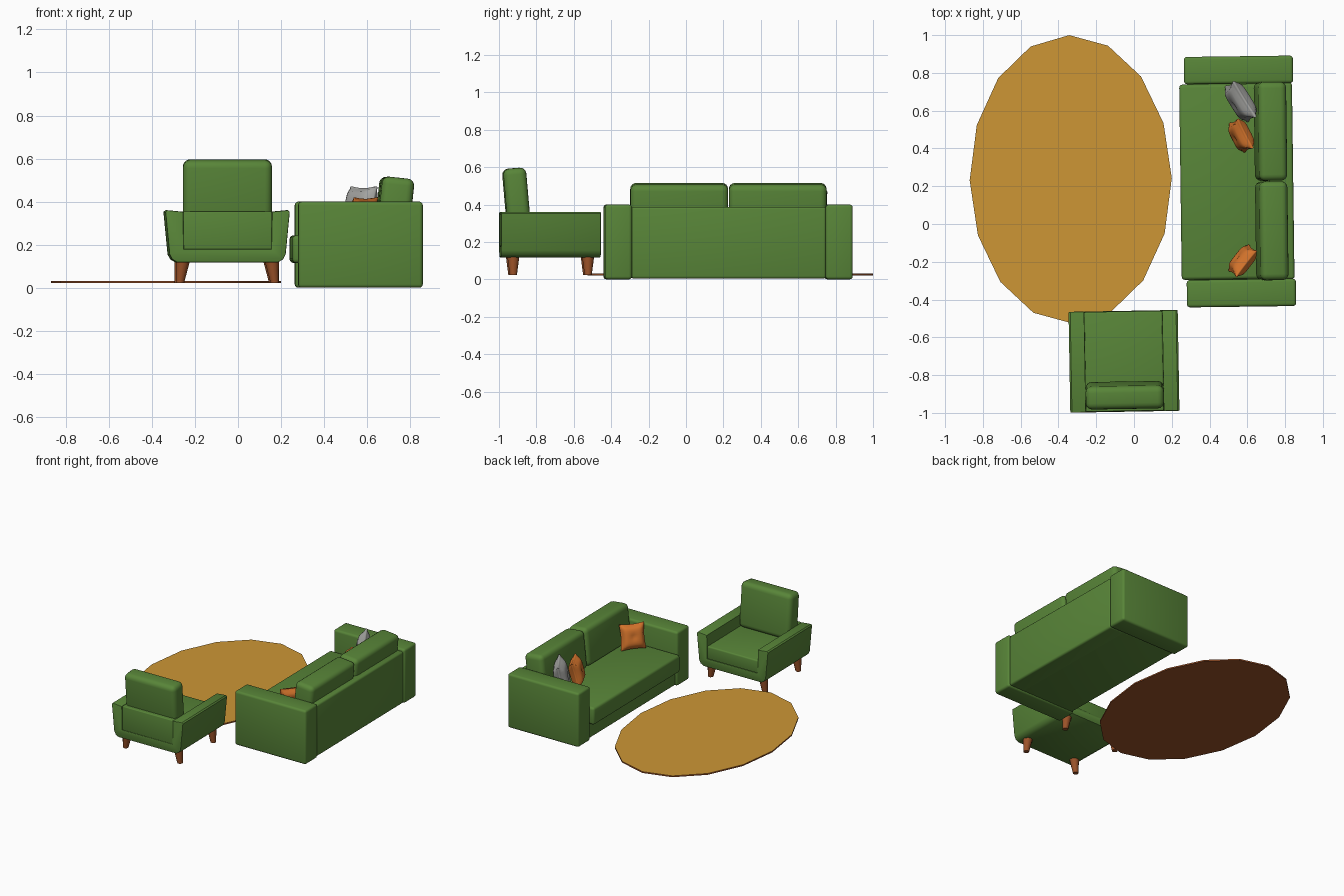
import bpy, bmesh, math
from mathutils import Matrix, Vector

if "Cube" in bpy.data.objects:
    bpy.data.objects.remove(bpy.data.objects["Cube"])

R = math.radians


def material(name, col):
    m = bpy.data.materials.new(name)
    m.diffuse_color = (*col, 1)
    m.use_nodes = True
    m.node_tree.nodes["Principled BSDF"].inputs["Base Color"].default_value = m.diffuse_color
    return m


green = material("green fabric", (0.098, 0.235, 0.040))
tan = material("tan rug", (0.61, 0.305, 0.036))
orange = material("orange fabric", (0.66, 0.175, 0.025))
grey = material("grey fabric", (0.38, 0.38, 0.365))
wood = material("brown wood", (0.33, 0.085, 0.022))

# Each piece of furniture is modelled square, then turned slightly as a group
SOFA = Matrix.Translation((0.56, 0.225, 0)) @ Matrix.Rotation(R(0.75), 4, 'Z')
CHAIR = Matrix.Translation((-0.053, -0.727, 0)) @ Matrix.Rotation(R(1.0), 4, 'Z')


def finish(name, bm, mats, matrix):
    bmesh.ops.recalc_face_normals(bm, faces=bm.faces)
    me = bpy.data.meshes.new(name)
    bm.to_mesh(me)
    bm.free()
    for m in mats:
        me.materials.append(m)
    ob = bpy.data.objects.new(name, me)
    ob.matrix_world = matrix
    bpy.context.collection.objects.link(ob)
    return ob


def soft_box(name, lo, hi, bevel, group, tilt=0, axis='X', segs=3):
    """Rounded upholstery block between two corners, leaning about its centre."""
    lo, hi = Vector(lo), Vector(hi)
    bm = bmesh.new()
    bmesh.ops.create_cube(bm, size=1)
    bmesh.ops.scale(bm, verts=bm.verts, vec=hi - lo)
    bmesh.ops.bevel(bm, geom=bm.edges[:], offset=bevel, segments=segs,
                    profile=0.5, affect='EDGES')
    place = Matrix.Translation((lo + hi) / 2) @ Matrix.Rotation(R(tilt), 4, axis)
    return finish(name, bm, [green], group @ place)


def pillow(name, mat, loc, w, h, t, turn, lean):
    """Square scatter pillow with pinched sides and a centre dimple."""
    bm = bmesh.new()
    bmesh.ops.create_cube(bm, size=2)
    bmesh.ops.subdivide_edges(bm, edges=bm.edges[:], cuts=11, use_grid_fill=True)
    for v in bm.verts:
        x, y, z = v.co
        puff = 0.22 + 0.78 * math.sqrt((1 - x ** 4) * (1 - y ** 4))
        dimple = 1 - 0.25 * math.exp(-25 * (x * x + y * y))
        edge = 1 - 0.08 * z * z
        v.co = (x * w / 2 * edge * (1 - 0.09 * (1 - y * y) * x * x),
                y * h / 2 * edge * (1 - 0.09 * (1 - x * x) * y * y),
                z * t / 2 * puff * dimple)
    bmesh.ops.smooth_vert(bm, verts=bm.verts, factor=0.5,
                          use_axis_x=True, use_axis_y=True, use_axis_z=True)
    m = (Matrix.Translation(loc) @ Matrix.Rotation(R(turn), 4, 'Z')
         @ Matrix.Rotation(R(90 + lean), 4, 'X'))
    finish(name, bm, [mat], m)


# Sofa (local x forward is negative)
for s, n in ((1, "left"), (-1, "right")):
    y0, y1 = sorted((s * 0.518, s * 0.663))
    soft_box(f"sofa_{n}_arm", (-0.288, y0, 0), (0.29, y1, 0.40), 0.016, SOFA)
    c0, c1 = sorted((s * 0.002, s * 0.525))
    soft_box(f"sofa_{n}_back_cushion", (-0.097, c0, 0.235), (0.053, c1, 0.512),
             0.033, SOFA, tilt=6, axis='Y', segs=4).location += SOFA.to_3x3() @ Vector((0.188, 0, 0))
soft_box("sofa_base", (-0.272, -0.52, 0.006), (0.28, 0.52, 0.13), 0.010, SOFA)
soft_box("sofa_seat", (-0.314, -0.517, 0.115), (0.14, 0.517, 0.243), 0.018, SOFA)
soft_box("sofa_back", (0.155, -0.52, 0.004), (0.283, 0.52, 0.388), 0.014, SOFA)

# Scatter pillows
pillow("grey_pillow", grey, (0.565, 0.648, 0.358), 0.23, 0.235, 0.095, 122, 12)
pillow("orange_pillow_far", orange, (0.568, 0.468, 0.330), 0.18, 0.185, 0.088, 117, 15)
pillow("orange_pillow_near", orange, (0.575, -0.195, 0.332), 0.18, 0.185, 0.080, 52, 16)

# Armchair shell: U profile with flared arms, extruded front to back
half = [(-0.203, 0.180), (-0.207, 0.353), (-0.280, 0.360), (-0.289, 0.352),
        (-0.270, 0.155), (-0.258, 0.132), (-0.235, 0.118)]
profile = half + [(-x, z) for x, z in reversed(half)]
bm = bmesh.new()
face = bm.faces.new([bm.verts.new((x, -0.267, z)) for x, z in profile])
ext = bmesh.ops.extrude_face_region(bm, geom=[face])
bmesh.ops.translate(bm, vec=(0, 0.534, 0),
                    verts=[g for g in ext["geom"] if isinstance(g, bmesh.types.BMVert)])
rims = [e for e in bm.edges
        if abs(e.verts[0].co.y - e.verts[1].co.y) < 1e-4]
bmesh.ops.bevel(bm, geom=rims, offset=0.005, segments=2, profile=0.5, affect='EDGES')
finish("chair_shell", bm, [green], CHAIR)

soft_box("chair_seat", (-0.208, -0.24, 0.175), (0.208, 0.264, 0.272), 0.010, CHAIR)
soft_box("chair_back_panel", (-0.206, -0.264, 0.175), (0.206, -0.17, 0.355), 0.006, CHAIR)
soft_box("chair_back_cushion", (-0.206, -0.241, 0.265), (0.208, -0.118, 0.595),
         0.034, CHAIR, tilt=5, segs=4)

# Armchair legs: tapered and splayed outwards
for sx in (-1, 1):
    for sy in (-1, 1):
        bm = bmesh.new()
        bmesh.ops.create_cone(bm, cap_ends=True, segments=12, radius1=0.019,
                              radius2=0.033, depth=0.105)
        for v in bm.verts:
            if v.co.z < 0:
                v.co.x += sx * 0.014
        finish("chair_leg", bm, [wood],
               CHAIR @ Matrix.Translation((sx * 0.206, sy * 0.2, 0.0745)))

# Rug: sixteen-sided oval, tan top over a brown backing
bm = bmesh.new()
bmesh.ops.create_cone(bm, cap_ends=True, segments=16, radius1=1, radius2=1, depth=0.01)
bmesh.ops.scale(bm, verts=bm.verts, vec=(0.535, 0.763, 1))
bm.normal_update()
for f in bm.faces:
    f.material_index = 0 if f.normal.z > 0.5 else 1
finish("rug", bm, [tan, wood], Matrix.Translation((-0.335, 0.237, 0.026))
       @ Matrix.Rotation(R(0.6), 4, 'Z'))

# Soft shading with crisp seams
for ob in bpy.context.collection.objects:
    ob.select_set(True)
    bpy.context.view_layer.objects.active = ob
bpy.ops.object.shade_smooth_by_angle(angle=R(32))
